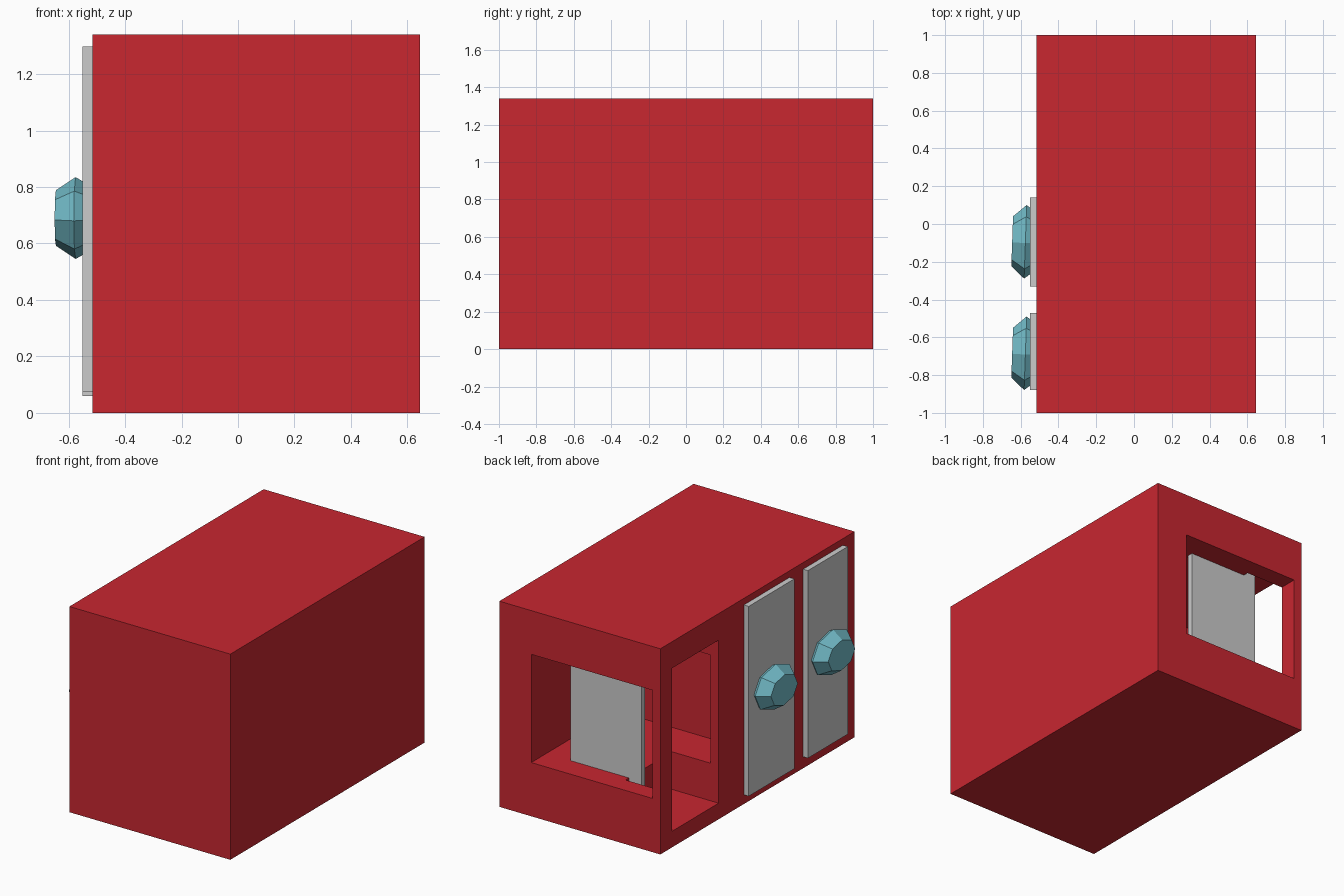
import bpy, bmesh, math
from mathutils import Matrix

if "Cube" in bpy.data.objects:
    bpy.data.objects.remove(bpy.data.objects["Cube"])


def material(name, color):
    m = bpy.data.materials.new(name)
    m.diffuse_color = color
    m.use_nodes = True
    m.node_tree.nodes["Principled BSDF"].inputs["Base Color"].default_value = m.diffuse_color
    return m


RED = material("red_paint", (0.58, 0.02, 0.03, 1))
TEAL = material("teal_knob", (0.17, 0.5, 0.58, 1))


def finish(name, bm, mat=None):
    bmesh.ops.recalc_face_normals(bm, faces=bm.faces)
    me = bpy.data.meshes.new(name)
    bm.to_mesh(me)
    bm.free()
    ob = bpy.data.objects.new(name, me)
    bpy.context.collection.objects.link(ob)
    if mat:
        me.materials.append(mat)
    return ob


def box(name, x, y, z, mat=None):
    bm = bmesh.new()
    size = [b - a for a, b in (x, y, z)]
    mid = [(a + b) / 2 for a, b in (x, y, z)]
    bmesh.ops.create_cube(bm, size=1, matrix=Matrix.Translation(mid) @ Matrix.Diagonal((*size, 1)))
    return finish(name, bm, mat)


def knob(name, location, turn=0):
    """Eight-sided oval knob pointing along -x, slightly tilted."""
    bm = bmesh.new()
    rings = []
    for x, s in ((0.01, 0.86), (-0.025, 1.0), (-0.095, 0.68)):
        rings.append([bm.verts.new((x, 0.195 * s * math.cos(i * math.pi / 4),
                                    0.145 * s * math.sin(i * math.pi / 4))) for i in range(8)])
    for a, b in zip(rings, rings[1:]):
        for i in range(8):
            j = (i + 1) % 8
            bm.faces.new((a[i], a[j], b[j], b[i]))
    bm.faces.new(rings[0])
    bm.faces.new(rings[-1])
    ob = finish(name, bm, TEAL)
    ob.location = location
    ob.rotation_euler = (0.05, 0, turn - 0.035)
    return ob


# Solid body with two intersecting recesses
body = box("body", (-0.515, 0.645), (-1, 1), (0, 1.34), RED)
cutters = [
    box("window_cutter", (-0.457, 0.415), (0.12, 1.2), (0.35, 1.055)),
    box("doorway_cutter", (-0.7, -0.18), (0.40, 0.88), (0.105, 1.167)),
]
for c in cutters:
    mod = body.modifiers.new(c.name, 'BOOLEAN')
    mod.operation = 'DIFFERENCE'
    mod.solver = 'EXACT'
    mod.object = c
    c.hide_render = True
    c.hide_viewport = True

# Bake the recesses, then drop the cutters
for c in cutters:
    c.hide_viewport = False
deps = bpy.context.evaluated_depsgraph_get()
baked = bpy.data.meshes.new_from_object(body.evaluated_get(deps))
body.modifiers.clear()
body.data = baked
for c in cutters:
    bpy.data.objects.remove(c)

# Two closed doors on the left side
for i, (y0, y1, z0) in enumerate(((-0.33, 0.14, 0.06), (-0.88, -0.47, 0.075)), 1):
    box(f"closed_door_{i}", (-0.55, -0.515), (y0, y1), (z0, 1.297))
for i, y in enumerate((-0.095, -0.685), 1):
    knob(f"door_knob_{i}", (-0.55, y, 0.69))

# Third door swung inside the doorway
box("open_door", (-0.27, 0.24), (0.807, 0.845), (0.07, 1.29))
knob("open_door_knob", (-0.015, 0.807, 0.69), math.pi / 2)
